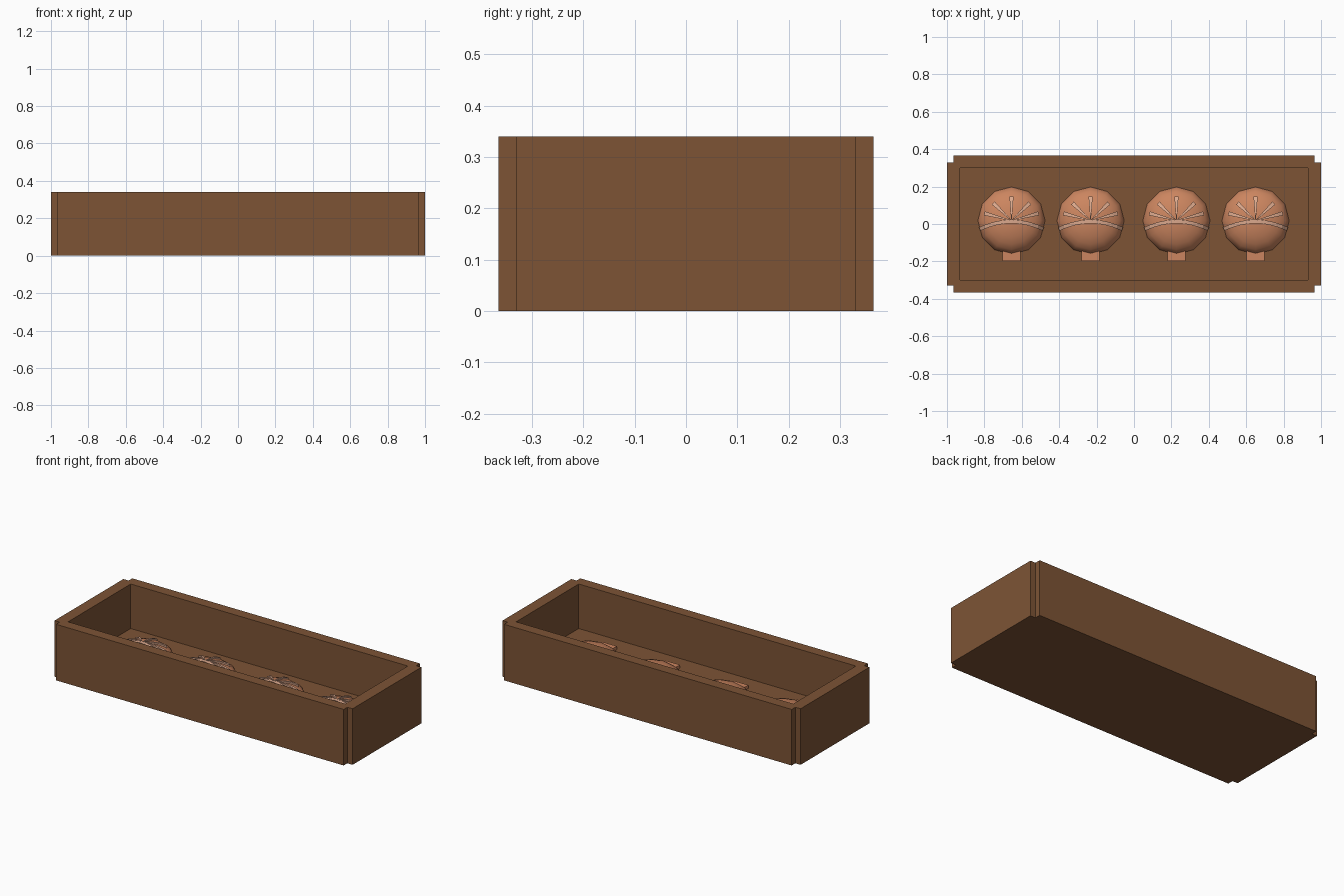
import bpy, bmesh, math
from mathutils import Vector

if "Cube" in bpy.data.objects:
    bpy.data.objects.remove(bpy.data.objects["Cube"])

FLOOR, RAD, RISE, CY = 0.07, 0.18, 0.092, 0.018


def material(name, rgb):
    m = bpy.data.materials.new(name)
    m.diffuse_color = (*rgb, 1)
    m.use_nodes = True
    m.node_tree.nodes["Principled BSDF"].inputs["Base Color"].default_value = m.diffuse_color
    return m


wood = material("brown wood", (0.205, 0.088, 0.036))
clay = material("warm orange", (0.60, 0.235, 0.115))
pale = material("pale peach", (0.72, 0.40, 0.27))


def finish(name, bm, mat, smooth=False):
    bmesh.ops.recalc_face_normals(bm, faces=bm.faces)
    me = bpy.data.meshes.new(name)
    bm.to_mesh(me)
    bm.free()
    me.materials.append(mat)
    ob = bpy.data.objects.new(name, me)
    bpy.context.collection.objects.link(ob)
    if smooth:
        for p in me.polygons:
            p.use_smooth = len(p.vertices) < 5
    return ob


def box(name, x0, x1, y0, y1, z0, z1, mat):
    bm = bmesh.new()
    bmesh.ops.create_cube(bm, size=1)
    for v in bm.verts:
        v.co = ((x0 + x1) / 2 + v.co.x * (x1 - x0),
                (y0 + y1) / 2 + v.co.y * (y1 - y0),
                (z0 + z1) / 2 + v.co.z * (z1 - z0))
    return finish(name, bm, mat)


# Tray with notched corners
quarter = [(1, 0.33), (0.965, 0.33), (0.965, 0.365)]
outline = (quarter + [(-x, y) for x, y in reversed(quarter)]
           + [(-x, -y) for x, y in quarter] + [(x, -y) for x, y in reversed(quarter)])
bm = bmesh.new()
face = bm.faces.new([bm.verts.new((x, y, 0)) for x, y in outline])
top = bmesh.ops.extrude_face_region(bm, geom=[face])["geom"]
bmesh.ops.translate(bm, vec=(0, 0, 0.34), verts=[g for g in top if isinstance(g, bmesh.types.BMVert)])
tray = finish("tray", bm, wood)

# Cavity of the tray
cutter = box("cavity_cutter", -0.93, 0.93, -0.3, 0.3, FLOOR, 0.5, wood)
cutter.hide_render = True
cutter.hide_viewport = True
cut = tray.modifiers.new("cavity", "BOOLEAN")
cut.operation, cut.object, cut.solver = "DIFFERENCE", cutter, "EXACT"


def dome_z(x, y):
    return FLOOR + RISE * math.sqrt(max(0, 1 - (x * x + y * y) / RAD ** 2))


def dome(name, cx):
    bm = bmesh.new()
    bmesh.ops.create_uvsphere(bm, u_segments=12, v_segments=12, radius=1)
    bmesh.ops.bisect_plane(bm, geom=bm.verts[:] + bm.edges[:] + bm.faces[:], dist=1e-4,
                           plane_co=(0, 0, 0), plane_no=(0, 0, -1), clear_outer=True)
    for v in bm.verts:
        v.co = (cx + v.co.x * RAD, CY + v.co.y * RAD, FLOOR + v.co.z * RISE)
    finish(name, bm, clay, True)


def strip(name, cx, path, widths):
    """Raised strip following the dome along a path."""
    bm = bmesh.new()
    rings = []
    for i, p in enumerate(path):
        a, b = path[max(i - 1, 0)], path[min(i + 1, len(path) - 1)]
        d = (b - a).normalized()
        side = Vector((-d.y, d.x)) * widths[i] / 2
        ring = []
        for q, lift in ((p + side, -0.012), (p + side, 0.008), (p - side, 0.008), (p - side, -0.012)):
            z = max(FLOOR, dome_z(q.x, q.y) + lift)
            ring.append(bm.verts.new((cx + q.x, CY + q.y, z)))
        rings.append(ring)
    for r, s in zip(rings, rings[1:]):
        for k in range(4):
            bm.faces.new((r[k], r[(k + 1) % 4], s[(k + 1) % 4], s[k]))
    bm.faces.new(rings[0])
    bm.faces.new(rings[-1])
    finish(name, bm, pale)


for n, cx in enumerate((-0.655, -0.232, 0.227, 0.65), 1):
    dome(f"shell_{n}", cx)
    # Stub at the front of the shell
    box(f"stub_{n}", cx - 0.048, cx + 0.048, -0.197, -0.13, FLOOR, FLOOR + 0.02, clay)
    # Curved band across the middle
    arc = [Vector((t * 0.17, -0.005 - 0.04 * t * t)) for t in [i / 6 - 1 for i in range(13)]]
    strip(f"band_{n}", cx, arc, [0.02] * 13)
    # Ribs fanning out behind the band
    for k, (deg, length) in enumerate(((15, 0.15), (44, 0.135), (90, 0.128), (136, 0.135), (165, 0.15)), 1):
        d = Vector((math.cos(math.radians(deg)), math.sin(math.radians(deg))))
        strip(f"rib_{n}_{k}", cx, [d * length * (0.06 + 0.94 * i / 5) for i in range(6)],
              [0.004 + 0.018 * i / 5 for i in range(6)])
